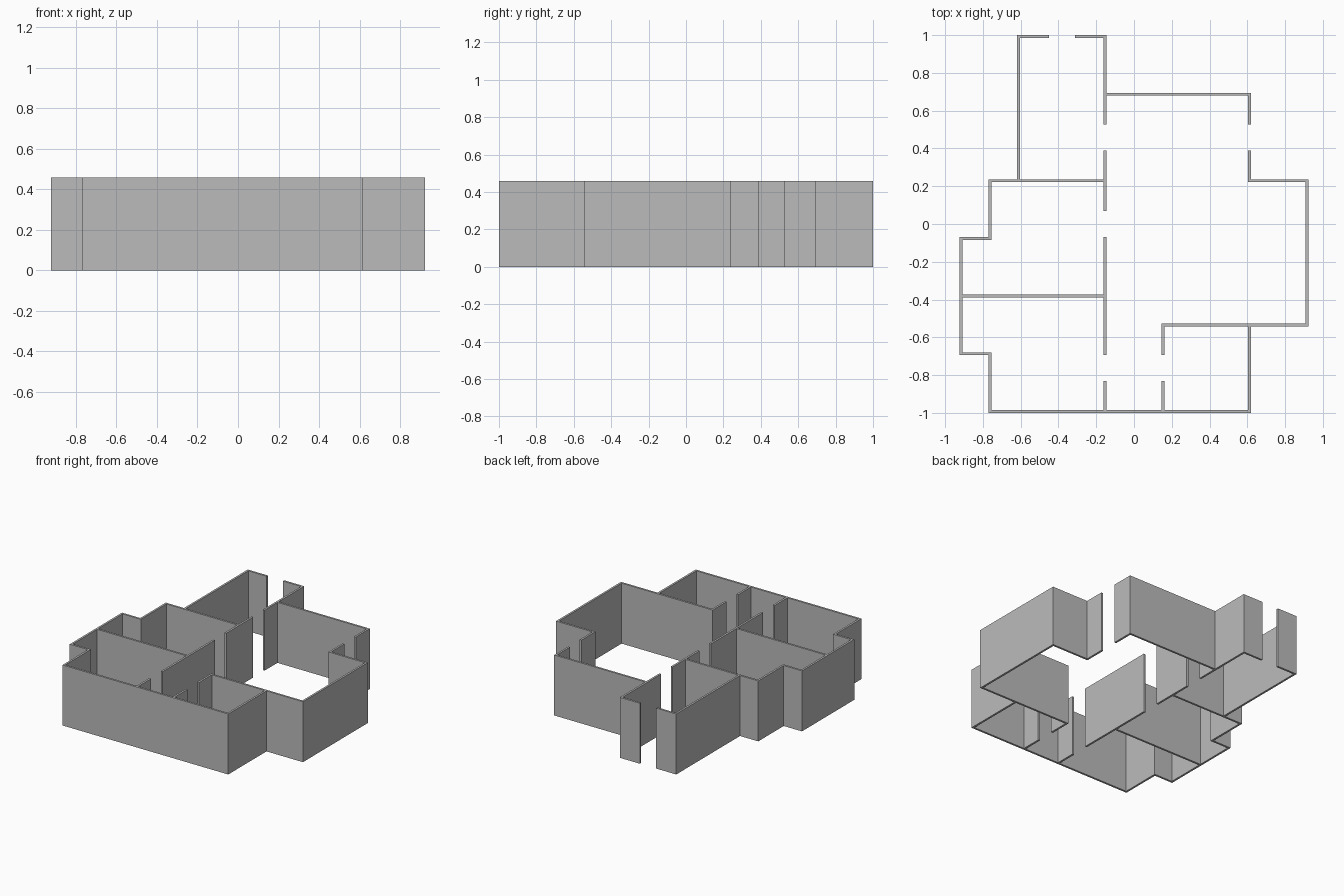
import bpy
import bmesh
from mathutils import Vector

if "Cube" in bpy.data.objects:
    bpy.data.objects.remove(bpy.data.objects["Cube"])

# The plan sits on a regular module: 12 x 13 modules plus one wall thickness
U = 2 / 13.1
T = U / 10
H = 3 * U
FREE, BUTT = T / 2, -T / 2   # run past the end point, or stop at another wall's face

grey = bpy.data.materials.new("wall grey")
grey.diffuse_color = (0.5, 0.5, 0.5, 1)
grey.use_nodes = True
grey.node_tree.nodes["Principled BSDF"].inputs["Base Color"].default_value = grey.diffuse_color


def wall(name, points, start=FREE, end=FREE):
    """Mitred wall of constant thickness along a right-angled path in modules."""
    p = [Vector(q) * U for q in points]
    d = [(b - a).normalized() for a, b in zip(p, p[1:])]
    p[0] -= d[0] * start
    p[-1] += d[-1] * end
    normals = [Vector((-v.y, v.x)) for v in d]
    bm = bmesh.new()
    rings = []
    for i, q in enumerate(p):
        n = normals[max(i - 1, 0)].copy()
        if 0 < i < len(p) - 1:
            n += normals[i]          # right-angle mitre
        n *= T / 2
        a, b = q + n, q - n
        rings.append([bm.verts.new((c.x, c.y, z))
                      for c, z in ((a, 0), (b, 0), (b, H), (a, H))])
    for r, s in zip(rings, rings[1:]):
        for k in range(4):
            m = (k + 1) % 4
            bm.faces.new((r[k], r[m], s[m], s[k]))
    bm.faces.new(rings[0])
    bm.faces.new(rings[-1])
    bmesh.ops.recalc_face_normals(bm, faces=bm.faces)
    mesh = bpy.data.meshes.new(name)
    bm.to_mesh(mesh)
    bm.free()
    mesh.materials.append(grey)
    bpy.context.collection.objects.link(bpy.data.objects.new(name, mesh))


# Outer walls, broken at the doorways
wall("entry_right_wall", [(-2, 6.5), (-1, 6.5), (-1, 3.5)])
wall("entry_left_wall", [(-3, 6.5), (-4, 6.5), (-4, 1.5)], end=BUTT)
wall("hall_back_wall", [(4, 3.5), (4, 4.5), (-1, 4.5)], end=BUTT)
wall("hall_right_wall", [(4, 2.5), (4, 1.5), (6, 1.5), (6, -3.5), (1, -3.5), (1, -4.5)])
wall("front_left_wall", [(4, -3.5), (4, -6.5), (-5, -6.5), (-5, -4.5), (-6, -4.5),
                         (-6, -0.5), (-5, -0.5), (-5, 1.5), (-1, 1.5)], BUTT, BUTT)

# Inner partitions
wall("back_partition", [(-1, 2.5), (-1, 0.5)])
wall("long_partition", [(-1, -0.5), (-1, -4.5)])
wall("cross_partition", [(-6, -2.5), (-1, -2.5)], BUTT, BUTT)
for side, x in (("left", -1), ("right", 1)):
    wall(side + "_door_stub", [(x, -5.5), (x, -6.5)], end=BUTT)
